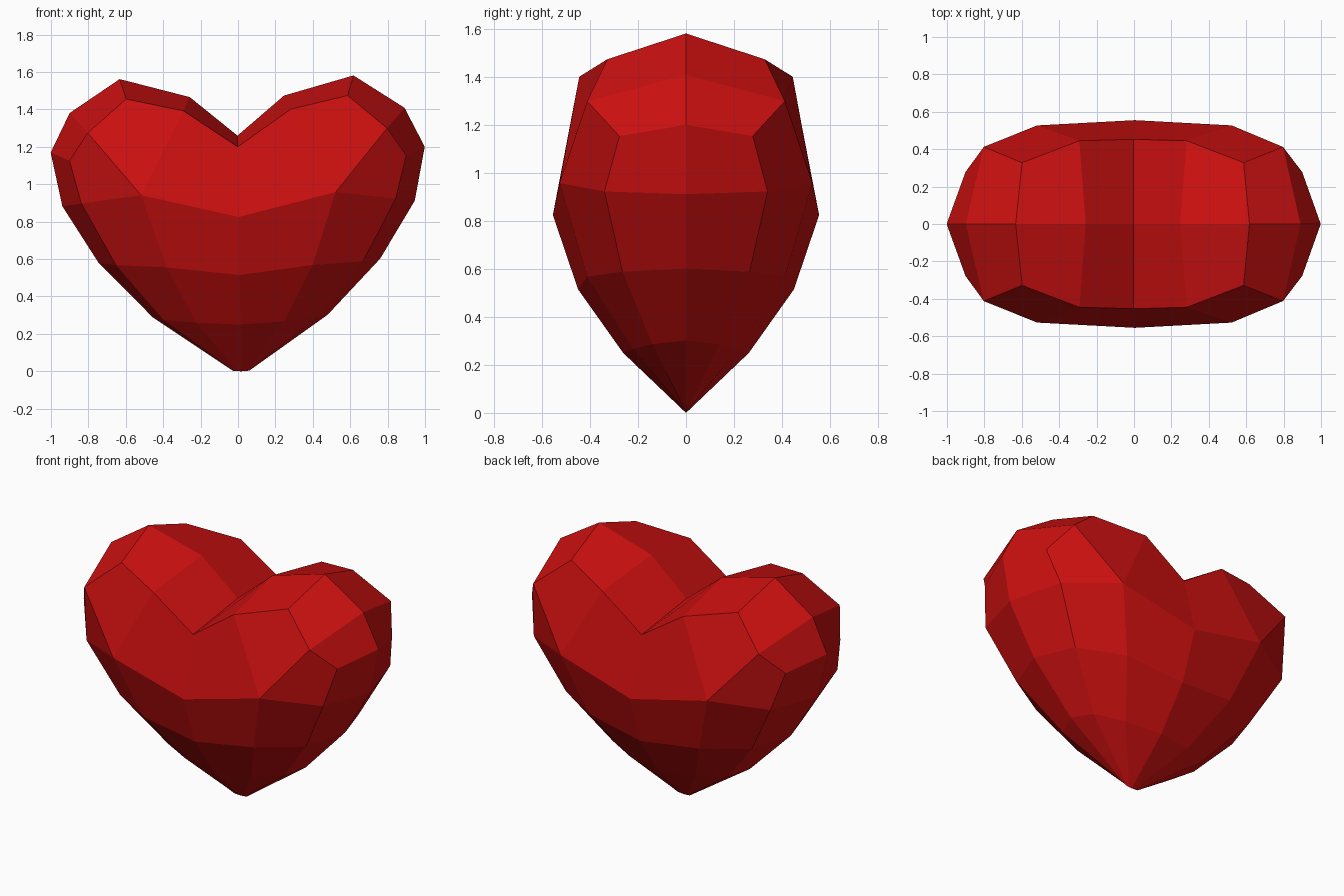
import bpy, bmesh

if "Cube" in bpy.data.objects:
    bpy.data.objects.remove(bpy.data.objects["Cube"])

# One quarter of the heart (right, front); the rest is mirrored.
# Lower grid: rows from the waist down to the tip, columns centre -> rim
grid = [
    [(0, .555, .825), (.52, .527, .95), (.84, .34, .91), (.942, 0, .897)],
    [(0, .45, .515), (.39, .412, .562), (.66, .265, .578), (.752, 0, .59)],
    [(0, .262, .25), (.235, .22, .263), (.41, .14, .28), (.467, 0, .295)],
    [(0, 0, 0), (.02, 0, .001), (.035, 0, .002), (.045, 0, .004)],
]
# Upper lobe: outer rim, and the ring just in front of it, from notch to side
rim = [(0, 0, 1.26), (.252, 0, 1.47), (.625, 0, 1.572), (.895, 0, 1.395),
       (1.0, 0, 1.185), grid[0][3]]
ring = [(0, .453, 1.20), (.287, .445, 1.397), (.592, .328, 1.465),
        (.80, .412, 1.287), (.90, .278, 1.14), grid[0][2]]

quads = []
for r in range(3):
    for c in range(3):
        quads.append((grid[r][c], grid[r][c + 1], grid[r + 1][c + 1], grid[r + 1][c]))
for i in range(5):
    quads.append((rim[i], rim[i + 1], ring[i + 1], ring[i]))
# Broad front facets of the lobe
centre, mid, side = grid[0][:3]
quads += [(ring[0], ring[1], mid, centre),
          (ring[1], ring[2], ring[3], mid),
          (ring[3], ring[4], side, mid)]

# Mirror into all four quarters, with the slight sideways lean of the model
bm = bmesh.new()
verts = {}
TILT = 0.0157


def vert(x, y, z):
    key = (round(x, 4), round(y, 4), round(z, 4))
    if key not in verts:
        verts[key] = bm.verts.new((x + .017 - TILT * z, y, max(0, z + TILT * x)))
    return verts[key]


for sx in (1, -1):
    for sy in (1, -1):
        for q in quads:
            vs = []
            for x, y, z in q:
                v = vert(sx * x + 0.0, sy * y + 0.0, z)
                if v not in vs:
                    vs.append(v)
            if sx * sy < 0:
                vs.reverse()
            if len(vs) > 2 and bm.faces.get(vs) is None:
                bm.faces.new(vs)
bmesh.ops.recalc_face_normals(bm, faces=bm.faces[:])

mesh = bpy.data.meshes.new("heart")
bm.to_mesh(mesh)
bm.free()

# Flat red material
red = bpy.data.materials.new("deep red")
red.diffuse_color = (0.6, 0.005, 0.005, 1)
red.use_nodes = True
red.node_tree.nodes["Principled BSDF"].inputs["Base Color"].default_value = red.diffuse_color
mesh.materials.append(red)
heart = bpy.data.objects.new("heart", mesh)
bpy.context.collection.objects.link(heart)
